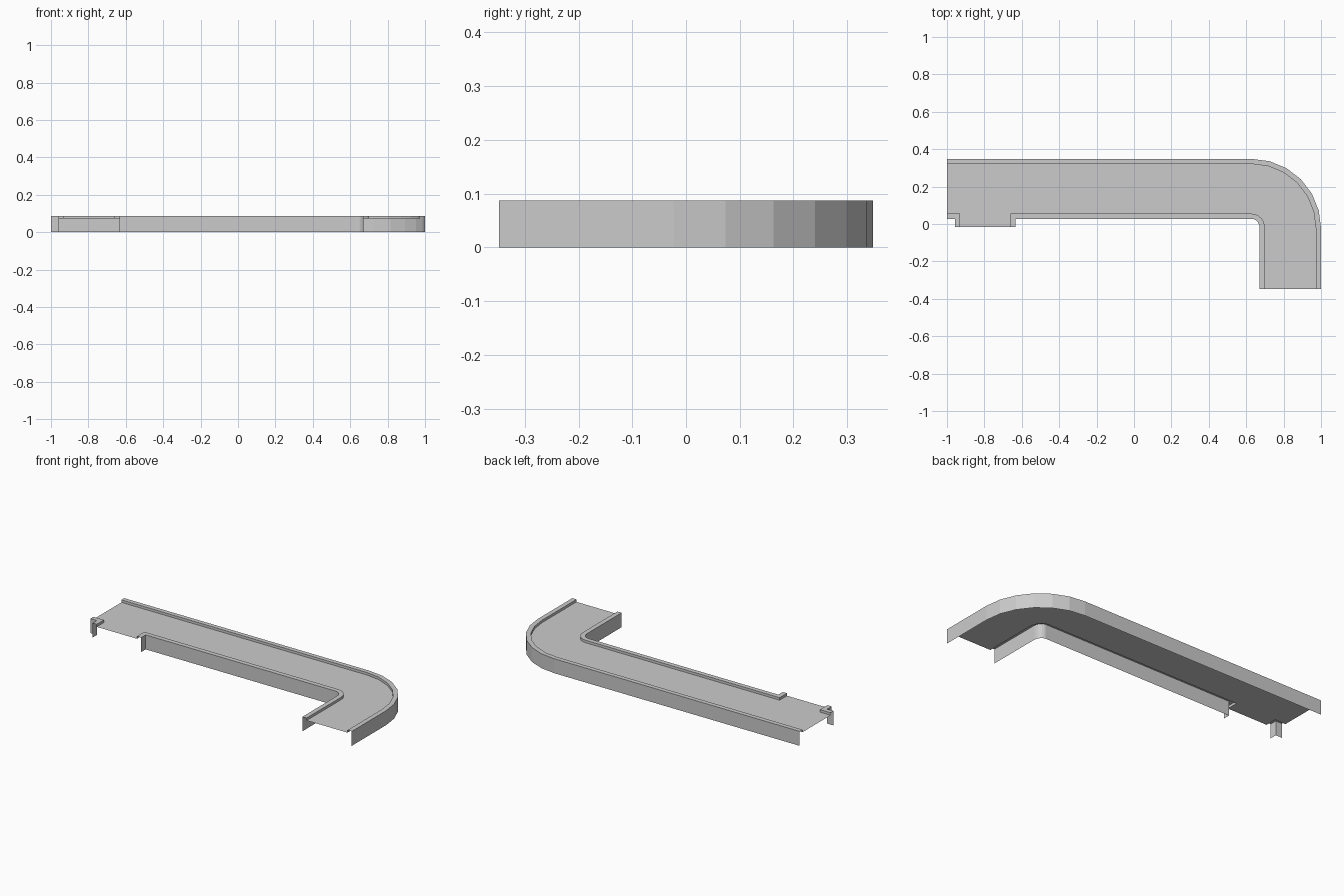
import bpy
from math import sin, cos, pi

if "Cube" in bpy.data.objects:
    bpy.data.objects.remove(bpy.data.objects["Cube"])

DECK_Z, TOP_Z = 0.072, 0.087
CX, CY = 0.63, -0.022      # centre of the bend
END = 0.348                # half depth in y
SEGMENTS = 6


def make_mesh(name, verts, faces):
    mesh = bpy.data.meshes.new(name)
    mesh.from_pydata(verts, [], faces)
    mesh.update()
    obj = bpy.data.objects.new(name, mesh)
    bpy.context.collection.objects.link(obj)
    return obj


def bend(rx, ry):
    """Quarter turn from heading +x to heading -y."""
    angles = [pi / 2 * (1 - i / SEGMENTS) for i in range(SEGMENTS + 1)]
    return [(CX + rx * cos(a), CY + ry * sin(a)) for a in angles]


def kerb(name, outside, inside):
    """Sheet profile along a path: outer wall, flat top, short drop to deck."""
    n = len(outside)
    rows = [(outside, 0), (outside, TOP_Z), (inside, TOP_Z), (inside, DECK_Z)]
    verts = [(x, y, z) for path, z in rows for x, y in path]
    faces = [(r * n + i, r * n + i + 1, (r + 1) * n + i + 1, (r + 1) * n + i)
             for r in range(3) for i in range(n - 1)]
    return make_mesh(name, verts, faces)


# Long outer kerb, running from the front end round the bend to the left end
outer_wall = ([(-1, END)] + bend(0.37, 0.37) + [(1, -END)])[::-1]
outer_lip = ([(-1, 0.321)] + bend(0.342, 0.343) + [(0.972, -END)])[::-1]
kerb("outer_kerb", outer_wall, outer_lip)

# Inner kerb, from the side opening round the inside of the bend
inner_wall = [(-0.633, -0.015), (-0.633, 0.027)] + bend(0.042, 0.049) + [(0.672, -END)]
inner_lip = [(-0.661, -0.015), (-0.661, 0.055)] + bend(0.070, 0.077) + [(0.700, -END)]
kerb("inner_kerb", inner_wall, inner_lip)

# Small corner kerb at the left of the side opening
corner_wall = [(-1, 0.027), (-0.957, 0.027), (-0.957, -0.015)]
corner_lip = [(-1, 0.055), (-0.929, 0.055), (-0.929, -0.015)]
kerb("corner_kerb", corner_wall, corner_lip)

# Flat deck filling the space between the kerbs
outline = outer_lip + corner_lip + inner_lip
make_mesh("deck", [(x, y, DECK_Z) for x, y in outline], [tuple(range(len(outline)))])
